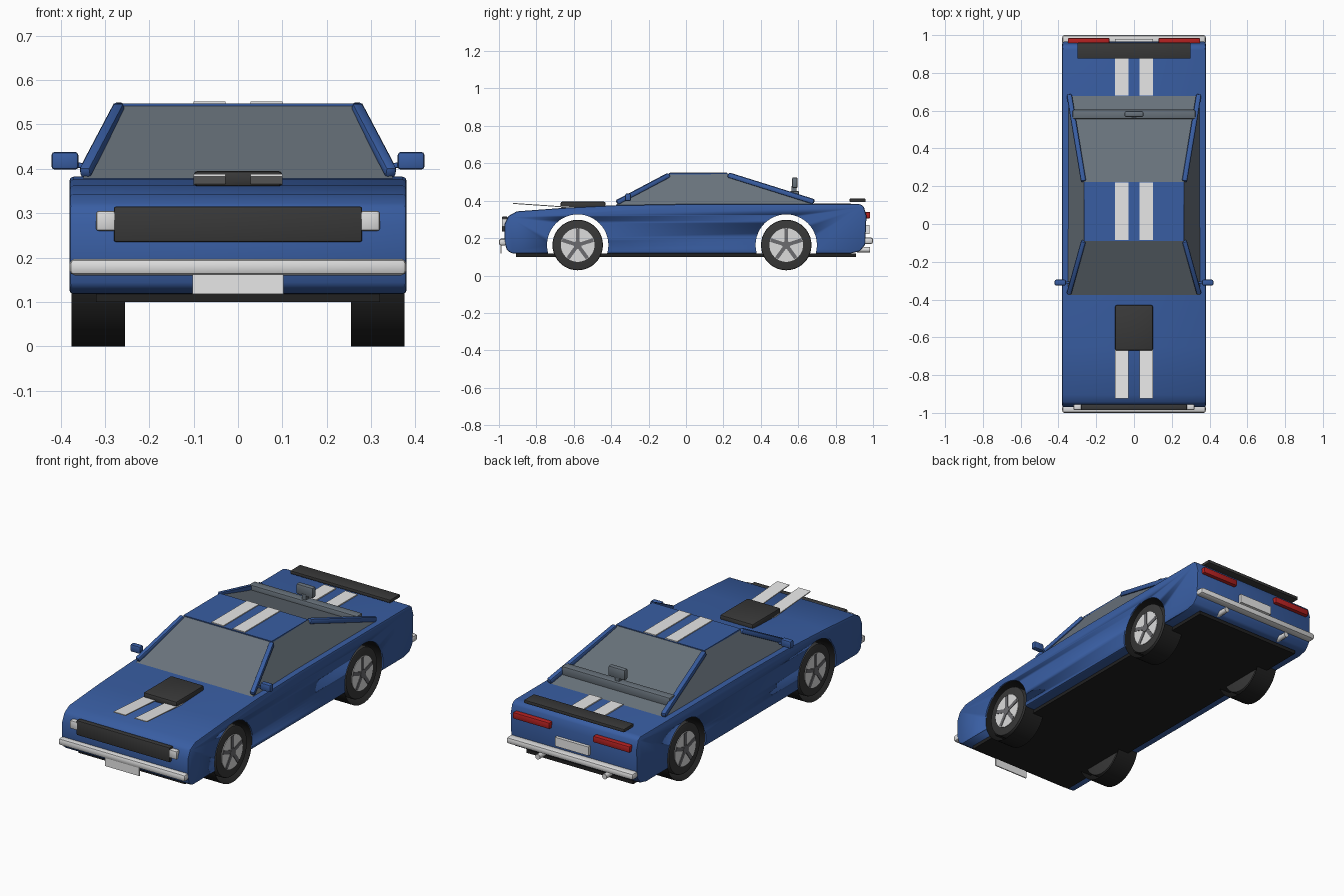
import bpy, bmesh, math
from mathutils import Vector, Matrix

if "Cube" in bpy.data.objects:
    bpy.data.objects.remove(bpy.data.objects["Cube"])


def material(name, r, g, b):
    m = bpy.data.materials.new(name)
    m.use_nodes = True
    m.diffuse_color = (r, g, b, 1)
    bsdf = m.node_tree.nodes["Principled BSDF"]
    bsdf.inputs["Base Color"].default_value = (r, g, b, 1)
    bsdf.inputs["Roughness"].default_value = 0.6
    return m


BLUE = material("blue paint", 0.04, 0.11, 0.36)
GLASS = material("tinted glass", 0.14, 0.17, 0.2)
BLACK = material("black trim", 0.04, 0.04, 0.04)
UNDER = material("underside black", 0.015, 0.015, 0.015)
WHITE = material("stripe white", 0.8, 0.8, 0.8)
CHROME = material("chrome", 0.72, 0.72, 0.72)
STEEL = material("spoke grey", 0.15, 0.15, 0.16)
RED = material("tail red", 0.45, 0.015, 0.015)


def finish(name, bm, mat, bevel=0.0, segments=2, smooth=True):
    """Bevel the mesh, link it as an object and shade it."""
    if bevel:
        sharp = [e for e in bm.edges if e.calc_face_angle(0) > 0.5]
        bmesh.ops.bevel(bm, geom=sharp, offset=bevel, segments=segments,
                        affect='EDGES', profile=0.5, clamp_overlap=True)
    bmesh.ops.recalc_face_normals(bm, faces=bm.faces)
    mesh = bpy.data.meshes.new(name)
    bm.to_mesh(mesh)
    bm.free()
    mesh.materials.append(mat)
    ob = bpy.data.objects.new(name, mesh)
    bpy.context.collection.objects.link(ob)
    if smooth:
        bpy.ops.object.select_all(action='DESELECT')
        bpy.context.view_layer.objects.active = ob
        ob.select_set(True)
        bpy.ops.object.shade_smooth_by_angle(angle=math.radians(35))
    return ob


def box(name, x, y, z, mat, bevel=0.0):
    bm = bmesh.new()
    spans = (x, y, z)
    place = Matrix.Translation([(a + b) / 2 for a, b in spans])
    size = Matrix.Diagonal([b - a for a, b in spans] + [1])
    bmesh.ops.create_cube(bm, size=1, matrix=place @ size)
    return finish(name, bm, mat, bevel)


def prism(name, profile, x0, x1, mat, bevel=0.0):
    """Extrude a (y, z) outline across x."""
    bm = bmesh.new()
    face = bm.faces.new([bm.verts.new((x0, y, z)) for y, z in profile])
    new = bmesh.ops.extrude_face_region(bm, geom=[face])["geom"]
    bmesh.ops.translate(bm, vec=(x1 - x0, 0, 0),
                        verts=[v for v in new if isinstance(v, bmesh.types.BMVert)])
    return finish(name, bm, mat, bevel)


def rod(name, a, b, thick, mat):
    a, b = Vector(a), Vector(b)
    turn = (b - a).to_track_quat('Z', 'Y').to_matrix().to_4x4()
    size = Matrix.Diagonal((thick, thick, (b - a).length, 1))
    bm = bmesh.new()
    bmesh.ops.create_cube(bm, size=1, matrix=Matrix.Translation((a + b) / 2) @ turn @ size)
    return finish(name, bm, mat, thick * 0.3)


def cylinder(name, centre, radius, depth, mat, axis='X', caps=True, bevel=0.0, sides=40):
    turn = Matrix.Rotation(math.pi / 2, 4, 'Y' if axis == 'X' else 'X')
    bm = bmesh.new()
    bmesh.ops.create_cone(bm, cap_ends=caps, segments=sides, radius1=radius, radius2=radius,
                          depth=depth, matrix=Matrix.Translation(centre) @ turn)
    return finish(name, bm, mat, bevel)


# Body shell, cut right through at both axles
AXLES = {"front": -0.579, "rear": 0.536}
HUB_Z, WELL_R = 0.163, 0.163
outline = [(-0.93, 0.118), (-0.958, 0.135), (-0.97, 0.18), (-0.97, 0.275), (-0.95, 0.318),
           (-0.905, 0.343), (-0.65, 0.362), (-0.37, 0.376), (0.0, 0.382), (0.93, 0.382),
           (0.95, 0.37), (0.965, 0.32), (0.958, 0.165), (0.93, 0.13), (0.88, 0.118)]
body = prism("body", outline, -0.38, 0.38, BLUE, 0.009)
for end, y in AXLES.items():
    cutter = cylinder("arch_cutter", (0, y, HUB_Z), WELL_R + 0.001, 1, BLUE, sides=48)
    cutter.hide_render = True
    cut = body.modifiers.new("arch", 'BOOLEAN')
    cut.operation, cut.solver, cut.object = 'DIFFERENCE', 'EXACT', cutter
    bpy.context.view_layer.objects.active = body
    bpy.ops.object.modifier_apply(modifier=cut.name)
    bpy.data.objects.remove(cutter)

box("floor_pan", (-0.32, 0.32), (-0.91, 0.91), (0.1, 0.119), UNDER)

# Glass cabin with painted roof
bm = bmesh.new()
base = [bm.verts.new(p + (0.378,)) for p in
        ((-0.35, -0.375), (0.35, -0.375), (0.35, 0.69), (-0.35, 0.69))]
top = [bm.verts.new(p + (0.543,)) for p in
       ((-0.262, -0.088), (0.262, -0.088), (0.265, 0.22), (-0.265, 0.22))]
bm.faces.new(base)
bm.faces.new(top)
for i in range(4):
    j = (i + 1) % 4
    bm.faces.new((base[i], base[j], top[j], top[i]))
finish("cabin_glass", bm, GLASS, smooth=False)
box("roof", (-0.265, 0.265), (-0.09, 0.222), (0.539, 0.547), BLUE)

# Wheels: open arch liner, tyre, rim, hub and five spokes
for side, s in (("left", 1), ("right", -1)):
    for end, y in AXLES.items():
        tag = f"{end}_{side}"
        cylinder(f"{tag}_arch_liner", (s * 0.315, y, HUB_Z), WELL_R, 0.12, UNDER,
                 caps=False, sides=48)
        cylinder(f"{tag}_tyre", (s * 0.318, y, HUB_Z), 0.135, 0.1, BLACK, bevel=0.008)
        cylinder(f"{tag}_rim", (s * 0.367, y, HUB_Z), 0.09, 0.008, CHROME)
        cylinder(f"{tag}_hub", (s * 0.372, y, HUB_Z), 0.022, 0.008, STEEL, sides=20)
        bm = bmesh.new()
        for k in range(5):
            place = (Matrix.Translation((s * 0.3715, y, HUB_Z))
                     @ Matrix.Rotation(k * math.tau / 5, 4, 'X')
                     @ Matrix.Translation((0, 0, 0.045))
                     @ Matrix.Diagonal((0.005, 0.02, 0.085, 1)))
            bmesh.ops.create_cube(bm, size=1, matrix=place)
        finish(f"{tag}_spokes", bm, STEEL)

# Parts mirrored on both sides
for side, s in (("left", 1), ("right", -1)):
    def span(a, b):
        return tuple(sorted((s * a, s * b)))
    rod(f"{side}_front_pillar", (s * 0.345, -0.37, 0.39), (s * 0.267, -0.09, 0.538), 0.026, BLUE)
    rod(f"{side}_rear_pillar", (s * 0.343, 0.685, 0.394), (s * 0.267, 0.225, 0.538), 0.028, BLUE)
    box(f"{side}_mirror", span(0.36, 0.42), (-0.325, -0.295), (0.398, 0.438), BLUE, 0.007)
    rod(f"{side}_mirror_arm", (s * 0.34, -0.31, 0.405), (s * 0.37, -0.31, 0.41), 0.012, BLUE)
    box(f"{side}_headlight", span(0.275, 0.32), (-0.985, -0.955), (0.26, 0.305), CHROME, 0.006)
    box(f"{side}_tail_light", span(0.13, 0.35), (0.95, 0.985), (0.305, 0.34), RED, 0.006)
    cylinder(f"{side}_exhaust", (s * 0.2, 0.95, 0.138), 0.014, 0.07, CHROME, axis='Y', sides=16)

    # Racing stripes
    lane = span(0.028, 0.1)
    prism(f"{side}_hood_stripe", [(-0.925, 0.383), (-0.6, 0.361), (-0.6, 0.366), (-0.925, 0.388)],
          *lane, WHITE)
    box(f"{side}_roof_stripe", lane, (-0.085, 0.22), (0.546, 0.552), WHITE)
    box(f"{side}_trunk_stripe", lane, (0.68, 0.88), (0.381, 0.388), WHITE)

# Front end
box("grille", (-0.28, 0.28), (-0.985, -0.955), (0.235, 0.315), BLACK, 0.005)
box("front_bumper", (-0.38, 0.38), (-1.0, -0.96), (0.16, 0.197), CHROME, 0.012)
box("front_plate", (-0.103, 0.103), (-0.993, -0.987), (0.118, 0.162), WHITE)
box("hood_scoop", (-0.1, 0.1), (-0.67, -0.43), (0.36, 0.395), BLACK, 0.009)

# Rear end
box("rear_bumper", (-0.38, 0.38), (0.95, 1.0), (0.168, 0.203), CHROME, 0.012)
box("rear_plate", (-0.1, 0.1), (0.95, 0.98), (0.222, 0.27), WHITE)
box("rear_spoiler", (-0.3, 0.3), (0.875, 0.96), (0.393, 0.411), BLACK, 0.004)
box("rear_window_bar", (-0.325, 0.325), (0.555, 0.605), (0.4, 0.452), GLASS, 0.008)
box("window_bar_stem", (-0.012, 0.012), (0.565, 0.59), (0.44, 0.48), GLASS)
box("window_bar_lamp", (-0.05, 0.05), (0.567, 0.597), (0.468, 0.525), GLASS, 0.008)
